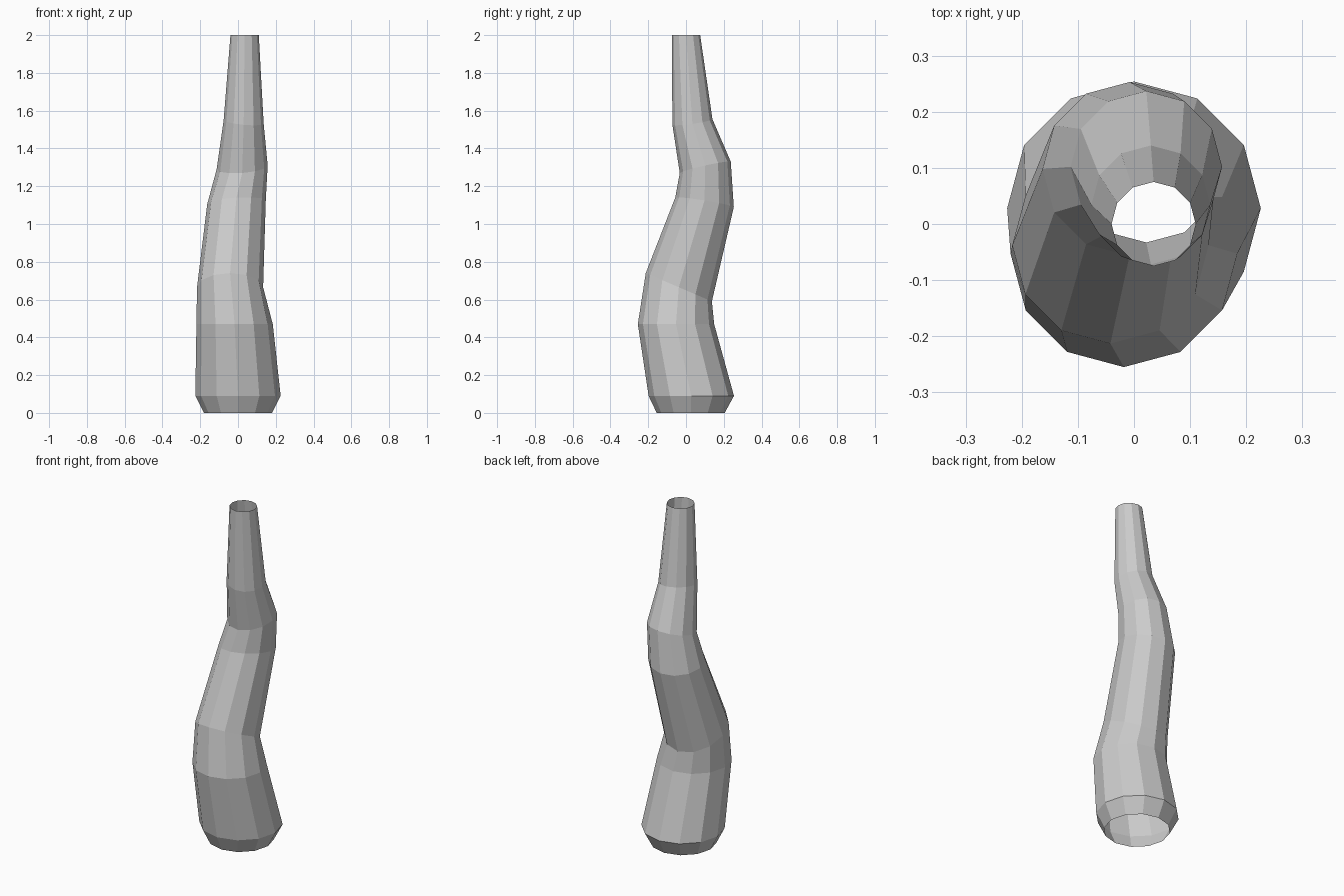
import bpy, bmesh
from math import sin, cos, tau

if "Cube" in bpy.data.objects:
    bpy.data.objects.remove(bpy.data.objects["Cube"])

SIDES = 12

# Rings, bottom to top: centre x, y, z, radius, rise toward +x, rise toward +y
RINGS = [
    (0.0, 0.025, 0.0, 0.18, 0.0, 0.0),
    (0.0, 0.028, 0.09, 0.226, 0.0, 0.0),
    (-0.018, -0.053, 0.47, 0.202, 0.0, 0.0),
    (-0.042, -0.038, 0.665, 0.175, 0.0, -0.075),
    (-0.008, 0.098, 1.115, 0.155, 0.01, -0.025),
    (0.022, 0.102, 1.30, 0.135, 0.01, 0.03),
    (0.030, 0.034, 1.54, 0.106, -0.01, 0.015),
    (0.035, 0.0, 2.0, 0.075, 0.0, 0.0),
]

# Crooked tapering tube, open at both ends
bm = bmesh.new()
loops = []
for x, y, z, r, rise_x, rise_y in RINGS:
    angles = [tau * i / SIDES for i in range(SIDES)]
    loops.append([bm.verts.new((x + r * cos(a), y + r * sin(a),
                                z + rise_x * cos(a) + rise_y * sin(a)))
                  for a in angles])
for low, high in zip(loops, loops[1:]):
    for i in range(SIDES):
        j = (i + 1) % SIDES
        bm.faces.new((low[i], low[j], high[j], high[i]))

mesh = bpy.data.meshes.new("crooked_trunk")
bm.to_mesh(mesh)
bm.free()
trunk = bpy.data.objects.new("crooked_trunk", mesh)
bpy.context.collection.objects.link(trunk)
